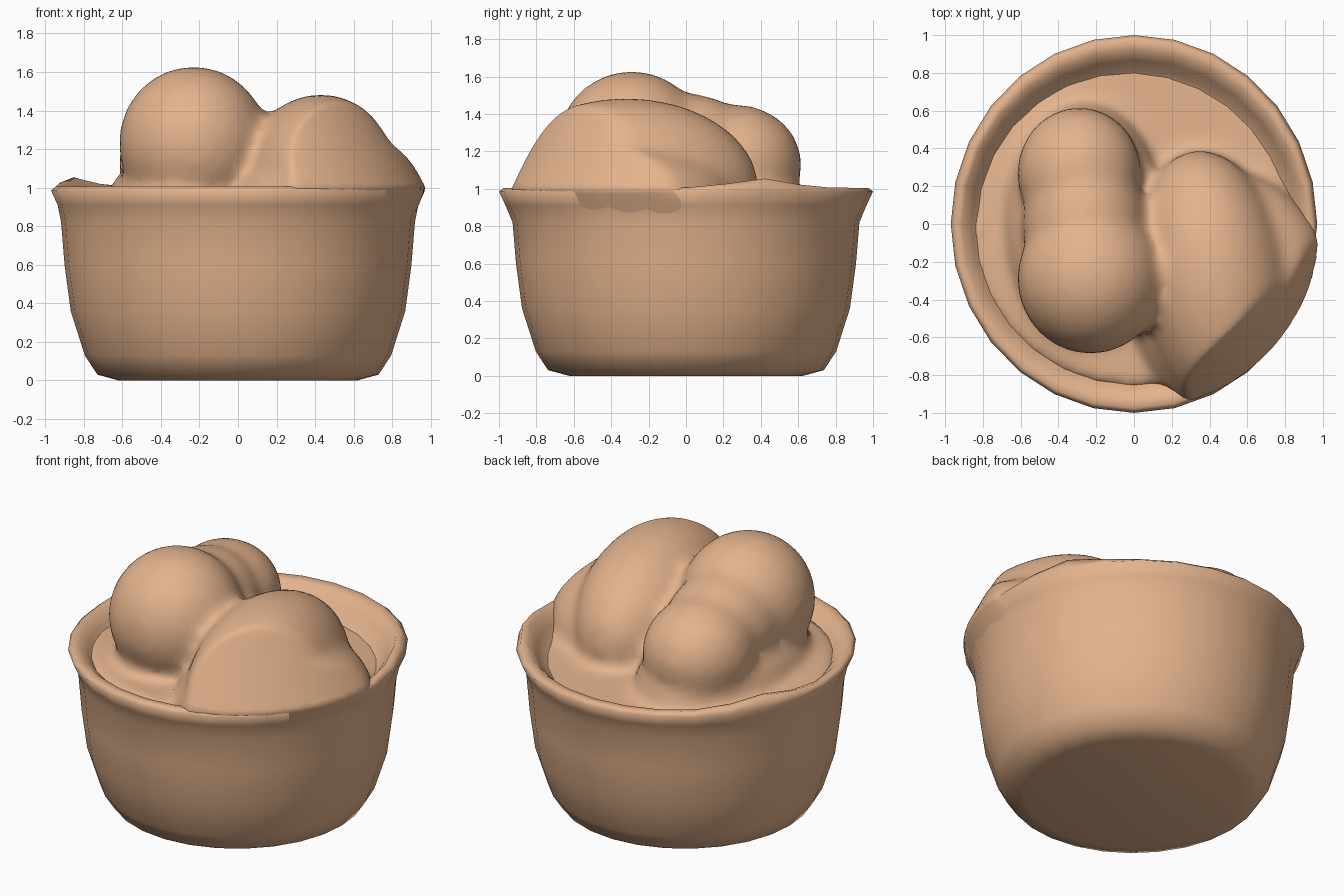
import bpy, bmesh, math
from mathutils import Matrix

if "Cube" in bpy.data.objects:
    bpy.data.objects.remove(bpy.data.objects["Cube"])

tan = bpy.data.materials.new("warm tan")
tan.diffuse_color = (0.77, 0.45, 0.265, 1)
tan.use_nodes = True
tan.node_tree.nodes["Principled BSDF"].inputs["Base Color"].default_value = tan.diffuse_color


def make_object(name, bm):
    mesh = bpy.data.meshes.new(name)
    bmesh.ops.recalc_face_normals(bm, faces=bm.faces)
    bm.to_mesh(mesh)
    bm.free()
    mesh.materials.append(tan)
    ob = bpy.data.objects.new(name, mesh)
    bpy.context.collection.objects.link(ob)
    return ob


def smooth_shade(ob, angle):
    bpy.ops.object.select_all(action='DESELECT')
    ob.select_set(True)
    bpy.context.view_layer.objects.active = ob
    bpy.ops.object.shade_smooth_by_angle(angle=math.radians(angle))


# Bowl: turned profile with a flared, slightly uneven rim
profile = [(0.62, 0), (0.73, 0.03), (0.795, 0.13), (0.868, 0.36), (0.90, 0.60),
           (0.918, 0.82), (0.955, 0.91), (0.99, 0.985), (0.965, 1.005),
           (0.91, 0.995), (0.86, 0.95), (0.81, 0.88), (0.74, 0.84)]
SEG = 28
bm = bmesh.new()
rings = []
for r, z in profile:
    ring = []
    for i in range(SEG):
        a = math.tau * i / SEG
        rx = r * 0.98 if r > 0.94 else r
        x, y = rx * math.cos(a), min(r * 1.01, 1.0) * math.sin(a)
        lift = 0.05 * math.exp(-((y - 0.4) / 0.2) ** 2) if 0.99 < z else 0
        ring.append(bm.verts.new((x, y, z + lift)))
    rings.append(ring)
for low, high in zip(rings, rings[1:]):
    for i in range(SEG):
        j = (i + 1) % SEG
        bm.faces.new((low[i], low[j], high[j], high[i]))
bm.faces.new(rings[0])
bm.faces.new(rings[-1])
bowl = make_object("bowl", bm)
smooth_shade(bowl, 80)

# Filling: rounded lumps (centre, radii, turn) rising out of a tilted bed
lumps = [((-0.23, -0.29, 1.23), (0.39, 0.40, 0.40), 0),     # front left lump
         ((-0.29, 0.27, 1.13), (0.33, 0.35, 0.32), 0),      # back left lump
         ((-0.26, 0.00, 1.17), (0.33, 0.40, 0.34), 0),      # bridge between them
         ((-0.26, 0.00, 0.94), (0.42, 0.64, 0.24), 0),      # their base
         ((0.43, -0.32, 1.00), (0.41, 0.72, 0.485), 10),    # right lump
         ((0.52, -0.38, 0.93), (0.56, 0.68, 0.34), 16)]     # its spreading foot
bm = bmesh.new()
for centre, radii, turn in lumps:
    m = (Matrix.Translation(centre) @ Matrix.Rotation(math.radians(turn), 4, 'Z')
         @ Matrix.Diagonal((*radii, 1)))
    bmesh.ops.create_uvsphere(bm, u_segments=32, v_segments=20, radius=1, matrix=m)
bed = bmesh.ops.create_cone(bm, cap_ends=True, segments=40, radius1=0.87, radius2=0.87,
                            depth=0.3, matrix=Matrix.Translation((0, 0, 0.76)))
for v in bed["verts"]:
    if v.co.z > 0.8:
        v.co.z -= 0.05 * v.co.y + 0.02 * v.co.x
filling = make_object("filling", bm)

# Melt the lumps together
melt = filling.modifiers.new("melt", 'REMESH')
melt.mode = 'VOXEL'
melt.voxel_size = 0.032
soft = filling.modifiers.new("soften", 'SMOOTH')
soft.factor = 0.5
soft.iterations = 14
deps = bpy.context.evaluated_depsgraph_get()
melted = bpy.data.meshes.new_from_object(filling.evaluated_get(deps))
filling.modifiers.clear()
filling.data = melted
if not melted.materials:
    melted.materials.append(tan)

# Ease the filling to the bowl wall below the rim and to a sloping dome above it
EASE = 0.05
for v in melted.vertices:
    r = math.hypot(v.co.x, v.co.y)
    z = v.co.z
    if z > 1.0:
        limit = 0.985 - 0.5 * (z - 1.0)
    else:
        limit = 0.89 + 0.095 * max((z - 0.80) / 0.20, 0)
    start = limit - EASE
    if r > start:
        eased = start + EASE * math.tanh((r - start) / EASE)
        v.co.x *= eased / r
        v.co.y *= eased / r
smooth_shade(filling, 80)
